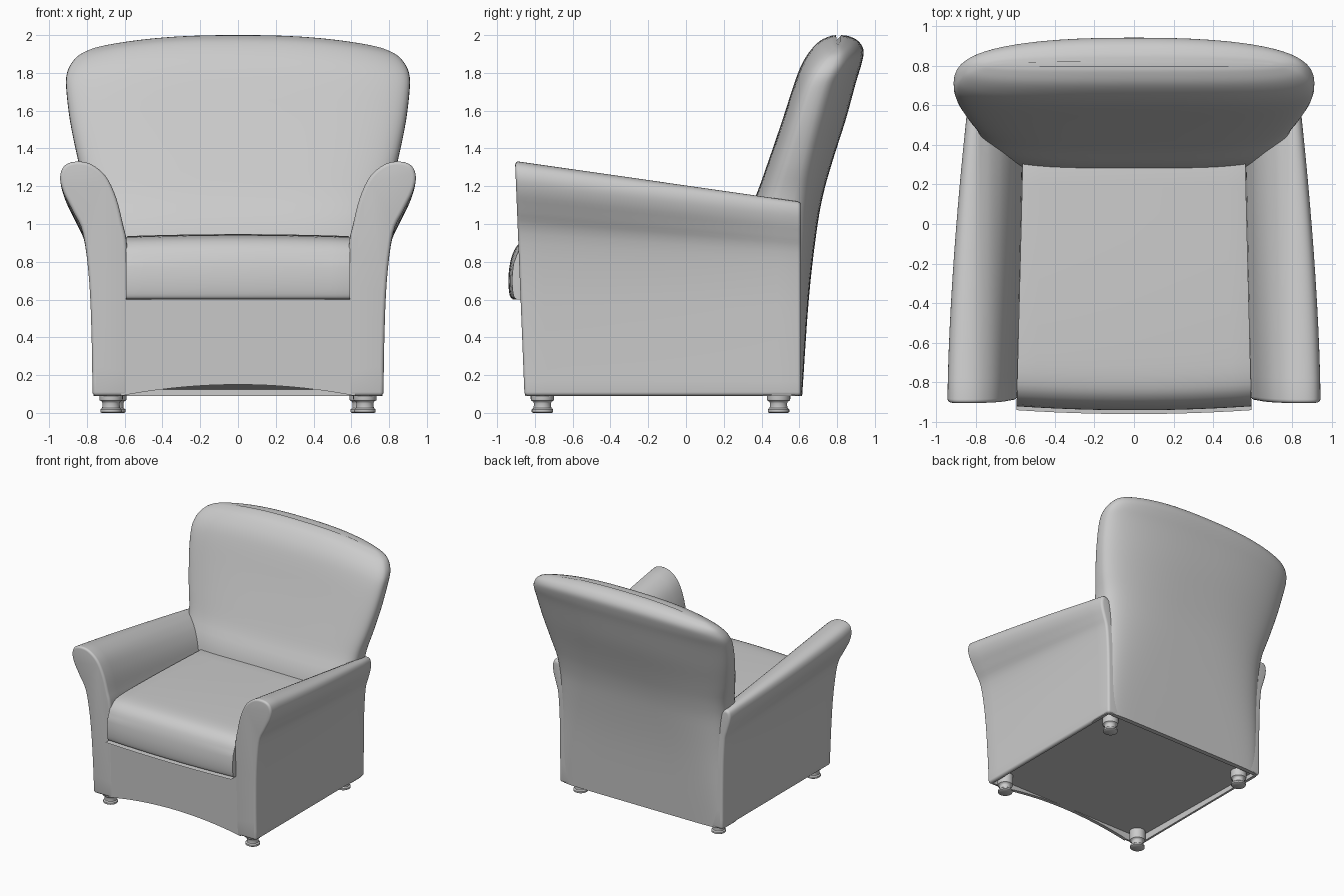
import bpy, bmesh, math
from mathutils import Vector

if "Cube" in bpy.data.objects:
    bpy.data.objects.remove(bpy.data.objects["Cube"])


def spline(pts, n):
    """Catmull-Rom through points of any dimension."""
    p = [Vector(q) for q in pts]
    p = [2 * p[0] - p[1]] + p + [2 * p[-1] - p[-2]]
    out = []
    for i in range(1, len(p) - 2):
        a, b, c, d = p[i - 1:i + 3]
        for k in range(n):
            t = k / n
            out.append(0.5 * (2 * b + (c - a) * t + (2 * a - 5 * b + 4 * c - d) * t * t
                              + (3 * b - a - 3 * c + d) * t ** 3))
    return out + [p[-2]]


def loft(name, rings):
    """Solid skin over closed rings of equal length."""
    bm = bmesh.new()
    rows = [[bm.verts.new(co) for co in r] for r in rings]
    n = len(rows[0])
    for a, b in zip(rows, rows[1:]):
        for i in range(n):
            j = (i + 1) % n
            bm.faces.new((a[i], a[j], b[j], b[i]))
    bm.faces.new(rows[0])
    bm.faces.new(rows[-1])
    bmesh.ops.recalc_face_normals(bm, faces=bm.faces)
    me = bpy.data.meshes.new(name)
    bm.to_mesh(me)
    bm.free()
    ob = bpy.data.objects.new(name, me)
    bpy.context.collection.objects.link(ob)
    return ob


def finish(ob, bevel=0, cutter=None, angle=40):
    if bevel:
        m = ob.modifiers.new("bevel", 'BEVEL')
        m.width, m.segments, m.limit_method = bevel, 4, 'ANGLE'
        m.angle_limit = math.radians(55)
    if cutter:
        m = ob.modifiers.new("hollow", 'BOOLEAN')
        m.operation, m.object, m.solver = 'DIFFERENCE', cutter, 'EXACT'
    bpy.ops.object.select_all(action='DESELECT')
    ob.select_set(True)
    bpy.context.view_layer.objects.active = ob
    bpy.ops.object.convert(target='MESH')
    bpy.ops.object.shade_smooth_by_angle(angle=math.radians(angle))


def front_y(z):
    return -0.905 + 0.05 * (1.33 - z) / 1.24


def floor_block(name, x, y0, y1, top, drop=0.0):
    prof = [(y0, 0.15 - drop), (y1, 0.125 - drop), (y1, top), (y0, top)]
    if drop:
        prof[0], prof[1] = (y0, 0.0), (y1, 0.0)
    return loft(name, [[(s * x, y, z) for y, z in prof] for s in (-1, 1)])


# Helper that hollows the underside, leaving a thin rim
cutter = floor_block("underside_cutter", 0.74, -0.825, 0.575, 0.2, 0.1)
cutter.hide_render = True

# Inner base with the recessed underside
finish(floor_block("seat_base", 0.75, -0.835, 0.58, 0.62))

# Arms: flared scroll profile, lower and narrower towards the back
arm_profile = spline([(0.77, 0.09), (0.775, 0.4), (0.788, 0.7), (0.82, 0.95), (0.875, 1.07),
                      (0.925, 1.17), (0.942, 1.25), (0.92, 1.31), (0.86, 1.333), (0.78, 1.32),
                      (0.70, 1.255), (0.645, 1.14), (0.61, 1.0), (0.588, 0.88), (0.585, 0.6),
                      (0.585, 0.09)], 4)


def arm_point(side, x, z, t):
    y = -0.9 + 1.51 * t
    top = 1.333 - 0.217 * t
    y += (front_y(z) + 0.9) * (1 - t)
    if x > 0.77:
        x = 0.77 + (x - 0.77) * (1 - 0.6 * t ** 1.6)
    elif x < 0.7:
        x -= 0.03 * t * min(1, (0.7 - x) / 0.08)
    if z > 0.6:
        z = 0.6 + (z - 0.6) * (top - 0.6) / 0.733
    return (side * x, y, z)


for side, label in ((-1, "left"), (1, "right")):
    arm = loft(label + "_arm", [[arm_point(side, x, z, i / 12) for x, z in arm_profile]
                                for i in range(13)])
    finish(arm, 0.02, cutter)

# Front apron with arched lower edge
arch = [(0.62 * i / 12, 0.09 + 0.06 * (1 - (i / 12) ** 2)) for i in range(-12, 13)]
apron_profile = arch + [(0.62, 0.65), (-0.62, 0.65)]
apron = loft("front_apron", [[(x, front_y(z) + d, z) for x, z in apron_profile]
                             for d in (0.002, 0.12)])
finish(apron, 0, cutter)

# Backrest: rounded plan sections, columns are z, half width, front y, side y, back y, back squareness
back_rows = spline([(0.09, 0.765, 0.25, 0.48, 0.615, 9), (0.6, 0.775, 0.25, 0.48, 0.65, 5),
                    (0.95, 0.785, 0.285, 0.50, 0.69, 3.5), (1.15, 0.80, 0.37, 0.54, 0.725, 3),
                    (1.33, 0.845, 0.435, 0.59, 0.775, 2.6), (1.55, 0.89, 0.51, 0.65, 0.845, 2.4),
                    (1.75, 0.91, 0.575, 0.70, 0.90, 2.4), (1.85, 0.905, 0.615, 0.735, 0.93, 2.4),
                    (1.92, 0.88, 0.66, 0.76, 0.94, 2.4), (1.97, 0.84, 0.71, 0.785, 0.91, 2.4),
                    (1.995, 0.77, 0.765, 0.80, 0.86, 2.4), (2.0, 0.70, 0.795, 0.805, 0.82, 2.4)], 4)


def back_ring(z, w, front, mid, back, sq, n=72):
    ring = []
    for i in range(n):
        a = 2 * math.pi * i / n
        c, s = math.cos(a), math.sin(a)
        e = 2 / (sq if s > 0 else 3.5)
        x = w * math.copysign(abs(c) ** e, c)
        y = mid + abs(s) ** e * ((back if s > 0 else front) - mid)
        sag = 0.1 * max(0, (z - 1.5) / 0.5) ** 2 * abs(x / 0.9) ** 2.5
        ring.append((x, y, z - sag))
    return ring


finish(loft("backrest", [back_ring(*r) for r in back_rows]), 0, cutter, 50)

# Seat cushion with rolled front edge
cushion_profile = spline([(0.32, 0.935), (-0.2, 0.945), (-0.6, 0.945), (-0.8, 0.935),
                          (-0.885, 0.895), (-0.925, 0.82), (-0.94, 0.72), (-0.935, 0.63),
                          (-0.915, 0.602), (-0.86, 0.6), (0.32, 0.6)], 4)
rings = []
for i in range(-6, 7):
    u = i / 6
    rings.append([(0.592 * u * (1 - 0.05 * (y + 0.9) / 1.2),
                   y + 0.02 * u * u * (y < -0.5),
                   z - 0.01 * u * u * (z > 0.8)) for y, z in cushion_profile])
finish(loft("seat_cushion", rings), 0.015)

# Turned feet
foot_profile = [(0.05, 0), (0.057, 0.005), (0.057, 0.018), (0.047, 0.026), (0.045, 0.05),
                (0.049, 0.06), (0.06, 0.066), (0.062, 0.075), (0.062, 0.15)]
for y, x, label in ((-0.76, 0.672, "front"), (0.49, 0.652, "back")):
    for side, hand in ((-1, "left"), (1, "right")):
        finish(loft(f"{label}_{hand}_foot",
                    [[(side * x + r * math.cos(k * math.pi / 12), y + r * math.sin(k * math.pi / 12), z)
                      for k in range(24)] for r, z in foot_profile]))

bpy.data.objects.remove(cutter, do_unlink=True)
